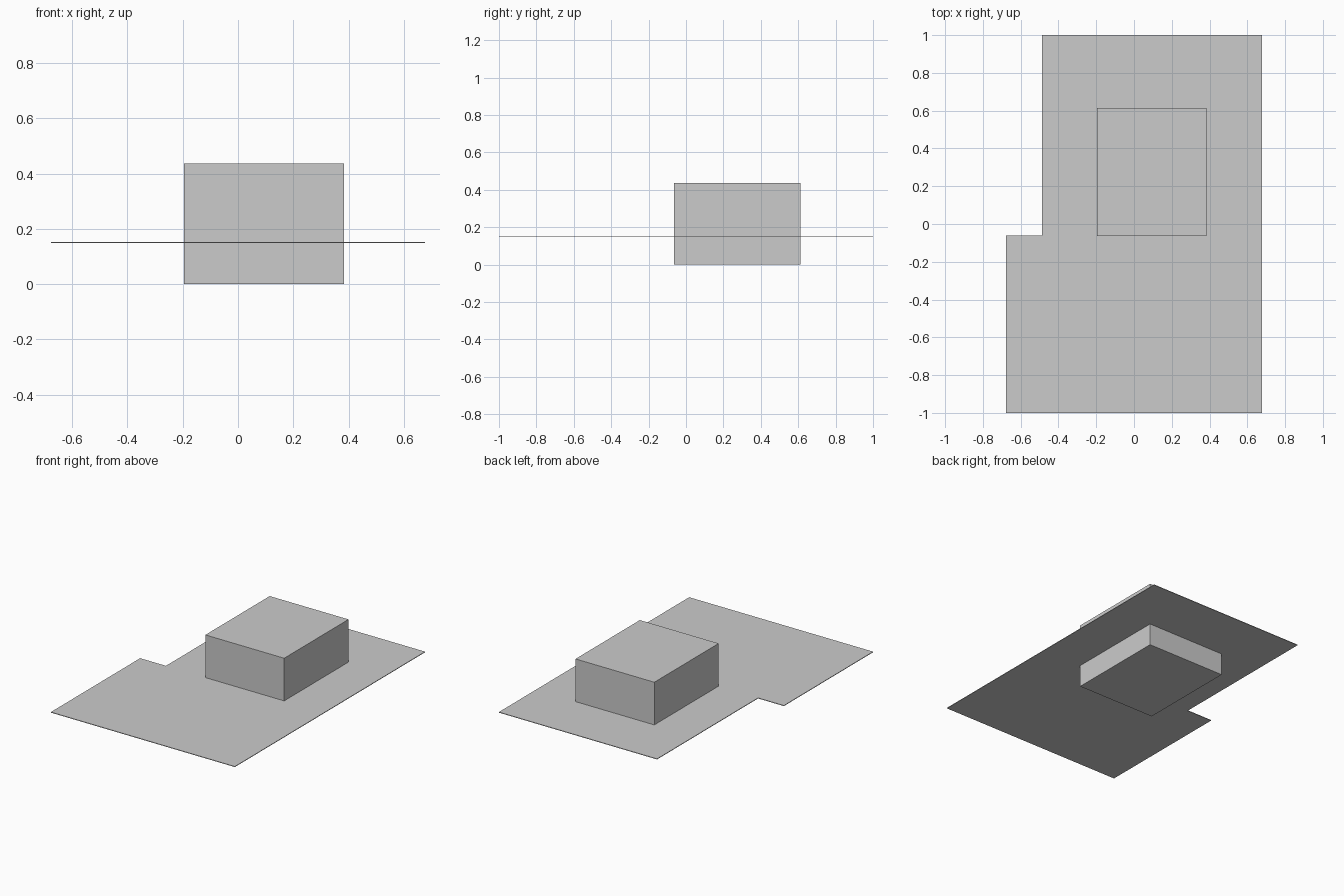
import bpy, bmesh

if "Cube" in bpy.data.objects:
    bpy.data.objects.remove(bpy.data.objects["Cube"])


def prism(name, outline, z0, z1):
    """Extrude a flat xy outline from z0 up to z1."""
    bm = bmesh.new()
    base = bm.faces.new([bm.verts.new((x, y, z0)) for x, y in outline])
    top = bmesh.ops.extrude_face_region(bm, geom=[base])["geom"]
    bmesh.ops.translate(bm, vec=(0, 0, z1 - z0),
                        verts=[v for v in top if isinstance(v, bmesh.types.BMVert)])
    bmesh.ops.recalc_face_normals(bm, faces=bm.faces)
    mesh = bpy.data.meshes.new(name)
    bm.to_mesh(mesh)
    bm.free()
    obj = bpy.data.objects.new(name, mesh)
    bpy.context.collection.objects.link(obj)
    return obj


# Thin plate with a notch in its back left corner
prism("notched_plate",
      [(-0.677, -1), (0.677, -1), (0.677, 1), (-0.487, 1),
       (-0.487, -0.062), (-0.677, -0.062)], 0.148, 0.152)

# Box passing through the plate
prism("box_block",
      [(-0.196, -0.063), (0.384, -0.063), (0.384, 0.613), (-0.196, 0.613)],
      0.0, 0.436)
